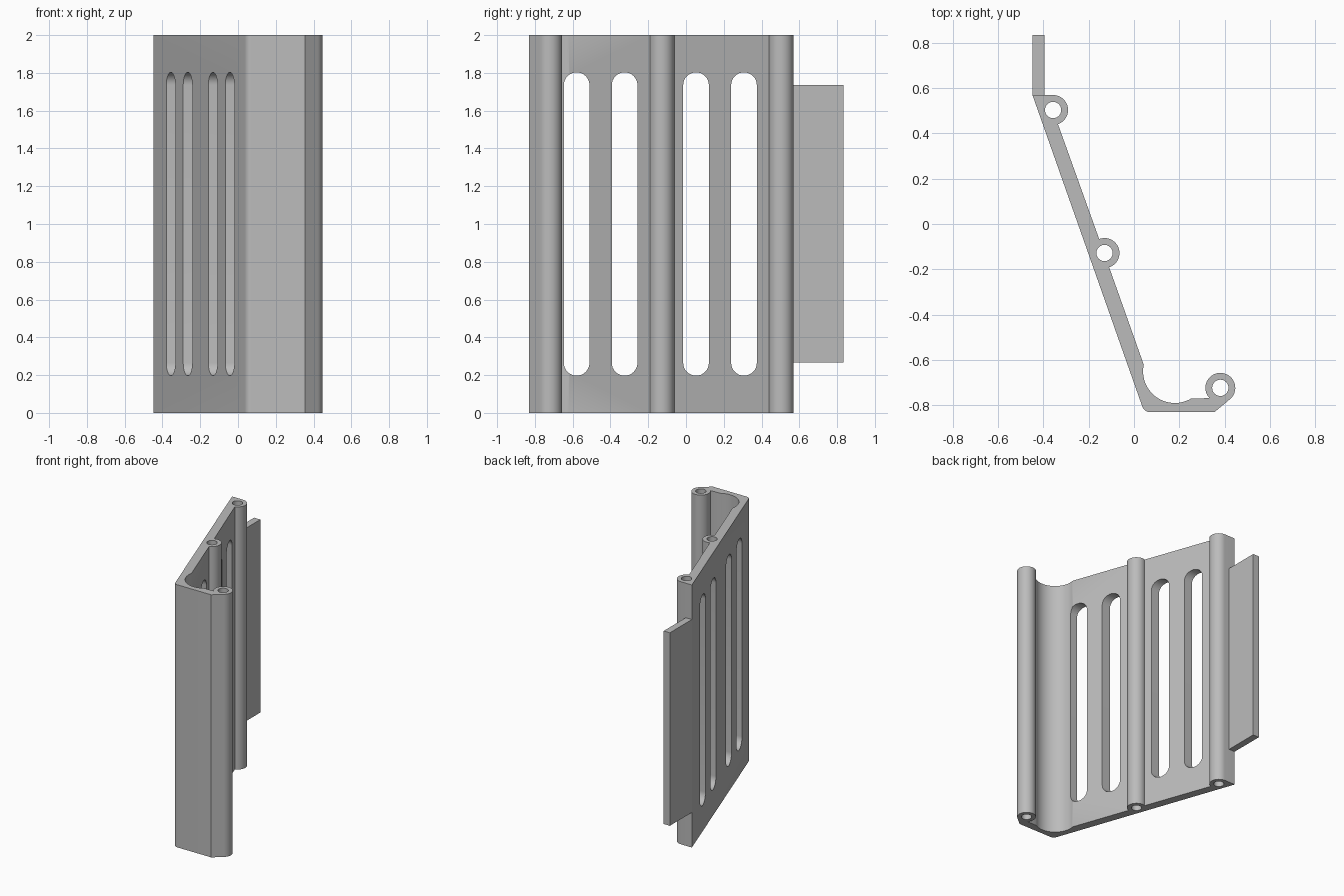
import bpy, bmesh, math
from mathutils import Matrix

cube = bpy.data.objects.get("Cube")
if cube:
    bpy.data.objects.remove(cube, do_unlink=True)

grey = bpy.data.materials.new("plain_grey")
grey.use_nodes = True
colour = (0.5, 0.5, 0.5, 1)
grey.diffuse_color = colour
grey.node_tree.nodes["Principled BSDF"].inputs["Base Color"].default_value = colour


def arc(centre, radius, start, end, steps=24):
    """Points of an arc, angles in degrees."""
    angles = [math.radians(start + (end - start) * i / steps) for i in range(steps + 1)]
    return [(centre[0] + radius * math.cos(a), centre[1] + radius * math.sin(a)) for a in angles]


def add_prism(bm, outline, z0, z1, matrix=Matrix()):
    """Extrude a closed outline from z0 to z1, then place it."""
    face = bm.faces.new([bm.verts.new((x, y, z0)) for x, y in outline])
    new = bmesh.ops.extrude_face_region(bm, geom=[face])["geom"]
    top = [v for v in new if isinstance(v, bmesh.types.BMVert)]
    bmesh.ops.translate(bm, verts=top, vec=(0, 0, z1 - z0))
    bmesh.ops.transform(bm, matrix=matrix, verts=list(face.verts) + top)


def make_object(name, bm):
    bmesh.ops.recalc_face_normals(bm, faces=bm.faces[:])
    mesh = bpy.data.meshes.new(name)
    bm.to_mesh(mesh)
    bm.free()
    mesh.materials.append(grey)
    obj = bpy.data.objects.new(name, mesh)
    bpy.context.collection.objects.link(obj)
    return obj


HEIGHT = 2.0
BOSS, BORE = 0.066, 0.036
hook, middle, rear = (0.381, -0.723), (-0.13, -0.128), (-0.357, 0.503)

# Bracket: slanted web, three screw bosses and a rounded hook
outline = [(-0.448, 0.569)]
outline += arc((0.07, -0.795), 0.035, 200, 270, 6)
outline += [(0.355, -0.83)]
outline += arc(hook, BOSS, -55, 223, 32)
outline += [(0.25, -0.771)]
outline += arc((0.18, -0.65), 0.14, -62, -192)
outline += arc(middle, BOSS, -72, 111)
outline += arc(rear, BOSS, -71, 90)
bm = bmesh.new()
add_prism(bm, outline, 0, HEIGHT)
bracket = make_object("slotted_bracket", bm)

# Cutters: bores along the bosses and round-ended slots through the web
bm = bmesh.new()
for centre in (hook, middle, rear):
    add_prism(bm, arc(centre, BORE, 0, 360, 32)[:-1], -0.1, HEIGHT + 0.1)
SLOT = 0.068
sideways = Matrix(((0, 0, 1, 0), (1, 0, 0, 0), (0, 1, 0, 0), (0, 0, 0, 1)))
for y in (-0.579, -0.325, 0.053, 0.307):
    slot = arc((y, 1.803 - SLOT), SLOT, 0, 180, 16) + arc((y, 0.197 + SLOT), SLOT, 180, 360, 16)
    add_prism(bm, slot, -0.7, 0.25, sideways)
cutter = make_object("hole_cutter", bm)
cutter.hide_render = True

cut = bracket.modifiers.new("holes", 'BOOLEAN')
cut.operation, cut.solver, cut.object = 'DIFFERENCE', 'EXACT', cutter
bpy.ops.object.select_all(action='DESELECT')
bpy.context.view_layer.objects.active = bracket
bracket.select_set(True)
bpy.ops.object.modifier_apply(modifier=cut.name)
bpy.data.objects.remove(cutter, do_unlink=True)
bpy.ops.object.shade_smooth_by_angle(angle=math.radians(30))

# Mounting tab behind the rear boss
bm = bmesh.new()
add_prism(bm, [(-0.448, 0.569), (-0.396, 0.569), (-0.396, 0.834), (-0.448, 0.834)], 0.267, 1.737)
make_object("mounting_tab", bm)
